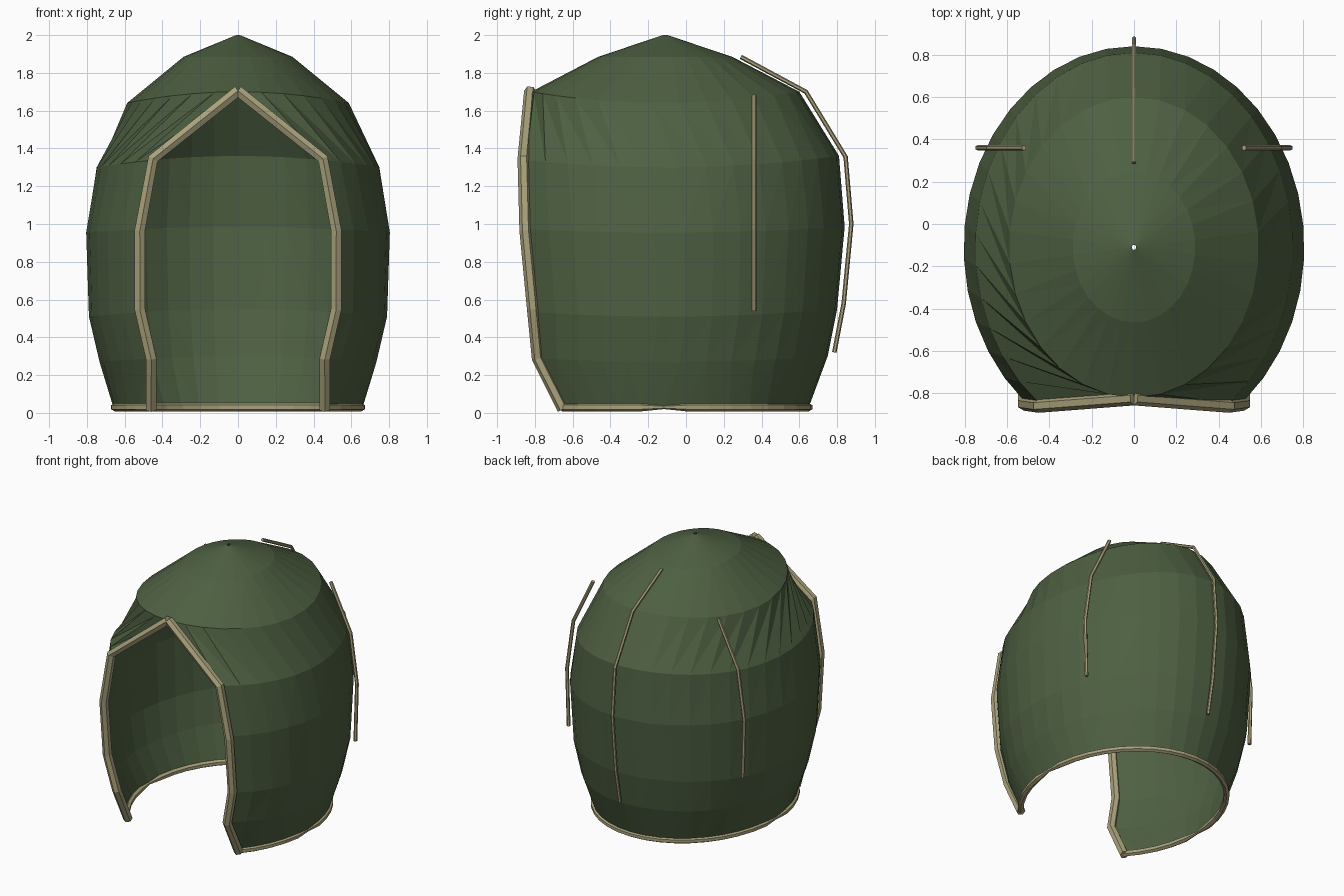
import bpy, bmesh, math
from mathutils import Vector

if "Cube" in bpy.data.objects:
    bpy.data.objects.remove(bpy.data.objects["Cube"])


def material(name, rgb):
    m = bpy.data.materials.new(name)
    m.diffuse_color = (*rgb, 1)
    m.use_nodes = True
    m.node_tree.nodes["Principled BSDF"].inputs["Base Color"].default_value = m.diffuse_color
    return m


GREEN = material("moss green cloth", (0.076, 0.117, 0.054))
TAN = material("tan trim", (0.40, 0.36, 0.20))
CY = -0.11      # centre of every ring
COLS = 30       # columns from one opening edge round the back to the other


def finish(name, bm, mat):
    me = bpy.data.meshes.new(name)
    bm.to_mesh(me)
    bm.free()
    me.materials.append(mat)
    ob = bpy.data.objects.new(name, me)
    bpy.context.collection.objects.link(ob)
    return ob


# Rings: side height, extra height at front and back, x radius, y radius, half width of opening
RINGS = [
    (0.03, 0.00, 0.66, 0.76, 0.46),
    (0.27, 0.03, 0.735, 0.86, 0.46),
    (0.51, 0.04, 0.79, 0.91, 0.52),
    (0.955, 0.03, 0.805, 0.95, 0.52),
    (1.30, 0.06, 0.75, 0.92, 0.45),
    (1.64, 0.06, 0.59, 0.71, 0.0),
    (1.885, 0.0, 0.29, 0.355, 0.0),
    (2.0, 0.0, 0.01, 0.012, 0.0),
]


def ring_points(ring):
    z, dz, rx, ry, half = ring
    gap = math.asin(half / rx)
    pts = []
    for i in range(COLS + 1):
        a = gap + (2 * math.pi - 2 * gap) * i / COLS
        pts.append(Vector((rx * math.sin(a), CY - ry * math.cos(a),
                           z + dz * math.cos(a) ** 2)))
    return pts


def tube(name, pts, radius, sides, mat, scales=None, closed=False):
    """Sweep a regular polygon along a path with mitred corners."""
    pts = [Vector(p) for p in pts]
    bm = bmesh.new()
    rows = []
    for i, p in enumerate(pts):
        d0 = (p - pts[max(i - 1, 0)]).normalized()
        d1 = (pts[min(i + 1, len(pts) - 1)] - p).normalized()
        t = (d0 + d1).normalized()
        ref = Vector((0, 0, 1)) if abs(t.z) < 0.5 and mat_flat(pts) else Vector((0, 1, 0))
        if abs(t.dot(ref)) > 0.95:
            ref = Vector((1, 0, 0))
        u = (ref - t * ref.dot(t)).normalized()
        v = t.cross(u)
        r = radius * (scales[i] if scales else 1)
        rows.append([bm.verts.new(p + r * (u * math.cos(k * math.tau / sides)
                                           + v * math.sin(k * math.tau / sides)))
                     for k in range(sides)])
    for a, b in zip(rows, rows[1:]):
        for k in range(sides):
            n = (k + 1) % sides
            bm.faces.new((a[k], a[n], b[n], b[k]))
    bm.faces.new(rows[0][::-1])
    bm.faces.new(rows[-1])
    bmesh.ops.recalc_face_normals(bm, faces=bm.faces)
    return finish(name, bm, mat)


def mat_flat(pts):
    return max(p.z for p in pts) - min(p.z for p in pts) < 0.05


# Hood shell, open at the front and underneath
bm = bmesh.new()
rows = [[bm.verts.new(p) for p in ring_points(r)] for r in RINGS]
for lo, up in zip(rows, rows[1:]):
    for i in range(COLS):
        bm.faces.new((lo[i], lo[i + 1], up[i + 1]))
        bm.faces.new((lo[i], up[i + 1], up[i]))
bmesh.ops.remove_doubles(bm, verts=bm.verts, dist=0.0005)
finish("hood_shell", bm, GREEN)

# Hem round the lower edge, pinched where it twists at each side
hem = ring_points(RINGS[0])
pinch = [0.45 if abs(p.y + 0.13) < 0.06 else 1.0 for p in hem]
tube("hem", hem, 0.022, 6, TAN, pinch)

# Trim up each edge of the face opening, and a seam on each side
for s, side in ((1, "right"), (-1, "left")):
    edge = [(s * x, y, z) for x, y, z in (
        (0.46, -0.65, 0.02), (0.46, -0.785, 0.29), (0.52, -0.81, 0.55),
        (0.52, -0.85, 0.965), (0.45, -0.86, 1.345), (0.0, -0.825, 1.705))]
    tube("opening_trim_" + side, edge, 0.032, 6, TAN)
    seam = [(s * x, 0.36, z) for x, z in (
        (0.52, 1.68), (0.685, 1.34), (0.738, 0.97), (0.725, 0.54))]
    tube("side_seam_" + side, seam, 0.013, 6, TAN)

# Seam down the middle of the back
tube("back_seam", [(0, 0.29, 1.885), (0, 0.635, 1.70), (0, 0.845, 1.355),
                   (0, 0.875, 1.0), (0, 0.835, 0.58), (0, 0.785, 0.32)],
     0.012, 6, TAN)
